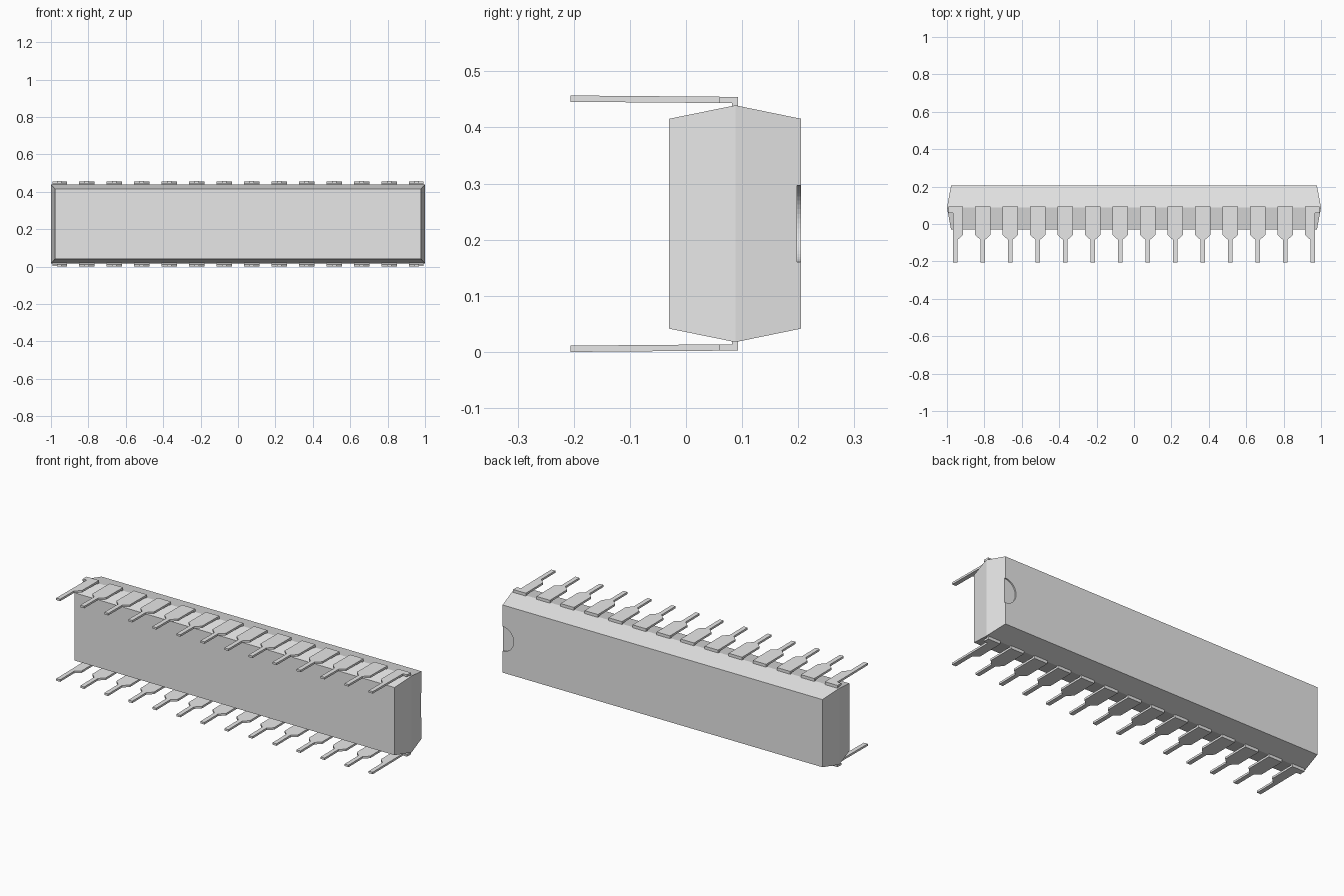
import bpy
import bmesh

MID_Z = 0.2285      # height of the symmetry plane
PITCH = 0.147       # spacing of the pins
RIDGE_Y = 0.088     # widest section of the body

cube = bpy.data.objects.get("Cube")
if cube:
    bpy.data.objects.remove(cube, do_unlink=True)

grey = bpy.data.materials.new("light_grey")
grey.use_nodes = True
grey.diffuse_color = (0.8, 0.8, 0.8, 1)
grey.node_tree.nodes["Principled BSDF"].inputs["Base Color"].default_value = (0.8, 0.8, 0.8, 1)


def make_object(name, bm):
    bmesh.ops.recalc_face_normals(bm, faces=bm.faces)
    mesh = bpy.data.meshes.new(name)
    bm.to_mesh(mesh)
    bm.free()
    mesh.materials.append(grey)
    obj = bpy.data.objects.new(name, mesh)
    obj.location.z = MID_Z
    bpy.context.collection.objects.link(obj)
    return obj


def loft(bm, loops):
    """Join closed loops of points into a capped solid."""
    rings = [[bm.verts.new(p) for p in loop] for loop in loops]
    for a, b in zip(rings, rings[1:]):
        for i in range(len(a)):
            j = (i + 1) % len(a)
            bm.faces.new((a[i], a[j], b[j], b[i]))
    bm.faces.new(rings[0])
    bm.faces.new(rings[-1])


# Body: rectangular block swelling to a ridge around its middle
def section(y, half_x, half_z):
    return [(sx * half_x, y, sz * half_z)
            for sx, sz in ((-1, -1), (1, -1), (1, 1), (-1, 1))]


bm = bmesh.new()
loft(bm, [section(-0.03, 0.978, 0.187),
          section(RIDGE_Y, 1.0, 0.211),
          section(0.205, 0.978, 0.187)])
body = make_object("body", bm)

# Shallow half-round notch in the back face
bpy.ops.mesh.primitive_cylinder_add(vertices=48, radius=0.068, depth=0.1,
                                    location=(0.979, 0.248, MID_Z),
                                    rotation=(1.5707963, 0, 0))
cutter = bpy.context.object
cutter.name = "notch_cutter"
cutter.data.materials.append(grey)
cutter.hide_render = True
cutter.hide_viewport = True
notch = body.modifiers.new("notch", "BOOLEAN")
notch.operation = "DIFFERENCE"
notch.solver = "EXACT"
notch.object = cutter


# Pins: flat wide blade tapering to a narrow leg, tied to the body by a tab
def pin_z(y):
    """Outer surface, leaning slightly away from the body."""
    return 0.2285 - 0.0025 * (y + 0.206) / 0.3


def add_pin(number, x, at_end):
    wide, thin = 0.041, 0.012
    right = [(thin, -0.206), (thin, -0.085), (wide, -0.058), (wide, 0.093)]
    if at_end:
        left = [(-0.036, 0.093), (-0.036, 0.06), (-thin, 0.06), (-thin, -0.206)]
    else:
        left = [(-px, py) for px, py in reversed(right)]
    outline = right + left
    bm = bmesh.new()
    loft(bm, [[(x + px, py, pin_z(py) - t) for px, py in outline]
              for t in (0.0112, 0)])
    outer = -left[0][0]
    tab = [(x - outer, 0.082), (x + wide, 0.082), (x + wide, 0.093), (x - outer, 0.093)]
    loft(bm, [[(px, py, z) for px, py in tab] for z in (0.2, 0.216)])
    pin = make_object(f"pin_{number}", bm)
    mirror = pin.modifiers.new("both_sides", "MIRROR")
    mirror.use_axis = (True, False, True)
    mirror.use_mirror_merge = False


for i in range(7):
    add_pin(i + 1, -PITCH * (6.5 - i), i == 0)
